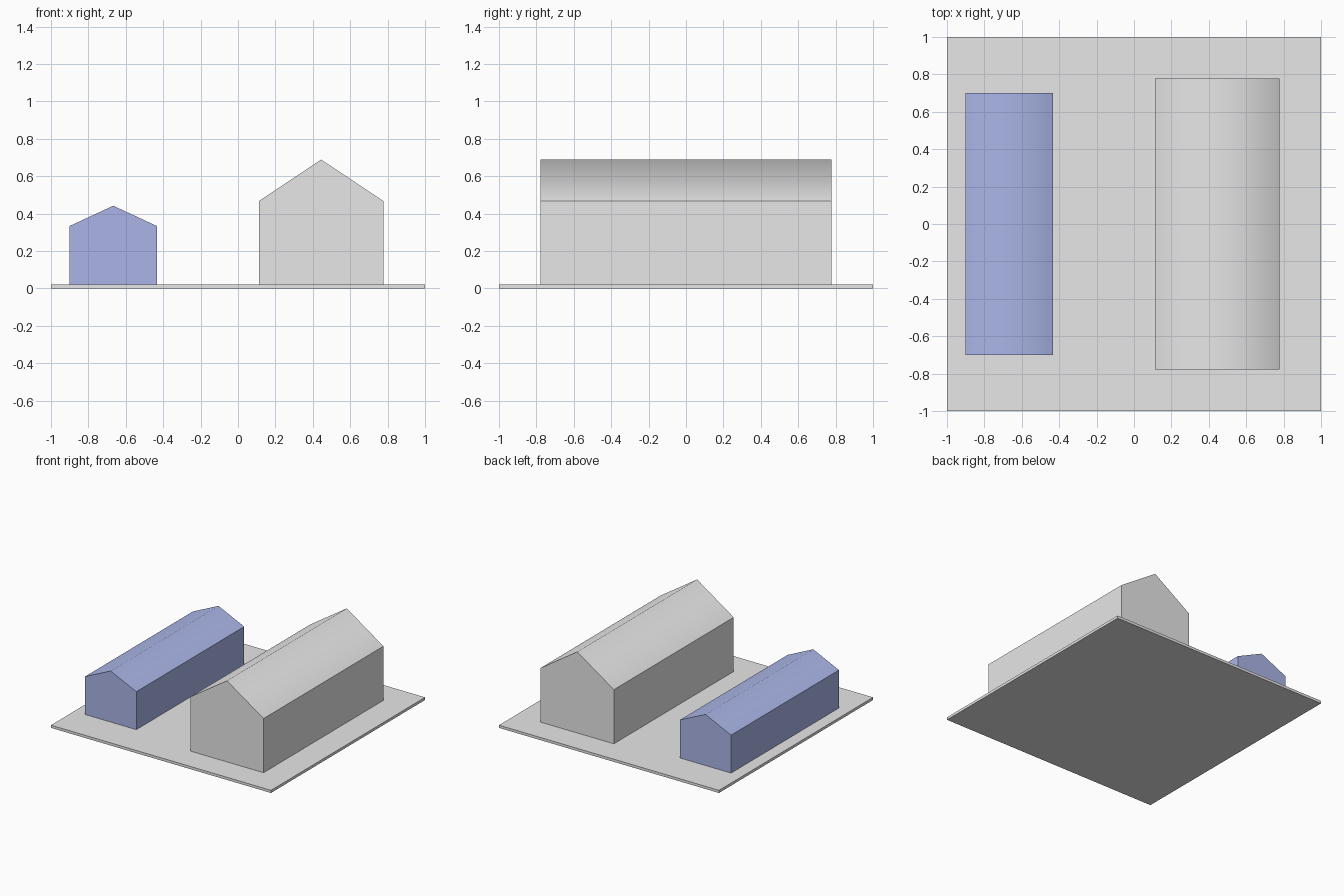
import bpy, bmesh

if "Cube" in bpy.data.objects:
    bpy.data.objects.remove(bpy.data.objects["Cube"])


def material(name, rgb):
    m = bpy.data.materials.new(name)
    m.diffuse_color = (*rgb, 1)
    m.use_nodes = True
    m.node_tree.nodes["Principled BSDF"].inputs["Base Color"].default_value = m.diffuse_color
    return m


grey = material("light_grey", (0.8, 0.8, 0.8))
blue = material("soft_blue", (0.41, 0.47, 0.81))
BASE = 0.022


def add_object(name, bm, mat):
    bmesh.ops.recalc_face_normals(bm, faces=bm.faces)
    mesh = bpy.data.meshes.new(name)
    bm.to_mesh(mesh)
    bm.free()
    mesh.materials.append(mat)
    bpy.context.collection.objects.link(bpy.data.objects.new(name, mesh))


def house(name, x, half_width, half_length, eave, ridge, mat):
    """Gabled profile extruded along y, with the ridge smooth and other edges sharp."""
    bm = bmesh.new()
    profile = [(-half_width, BASE), (half_width, BASE), (half_width, eave),
               (0, ridge), (-half_width, eave)]
    front = bm.faces.new([bm.verts.new((x + px, -half_length, z)) for px, z in profile])
    out = bmesh.ops.extrude_face_region(bm, geom=[front], use_keep_orig=True)
    moved = [g for g in out["geom"] if isinstance(g, bmesh.types.BMVert)]
    bmesh.ops.translate(bm, verts=moved, vec=(0, 2 * half_length, 0))
    for f in bm.faces:
        f.smooth = True
    for e in bm.edges:
        e.smooth = all(v.co.z > ridge - 1e-4 for v in e.verts)
    add_object(name, bm, mat)


# Ground slab
bm = bmesh.new()
bmesh.ops.create_cube(bm, size=1)
bmesh.ops.scale(bm, vec=(2, 2, BASE), verts=bm.verts)
bmesh.ops.translate(bm, vec=(0, 0, BASE / 2), verts=bm.verts)
add_object("base_slab", bm, grey)

# Two long gabled buildings
house("large_building", 0.444, 0.333, 0.778, 0.467, 0.689, grey)
house("small_building", -0.667, 0.233, 0.70, 0.334, 0.442, blue)
